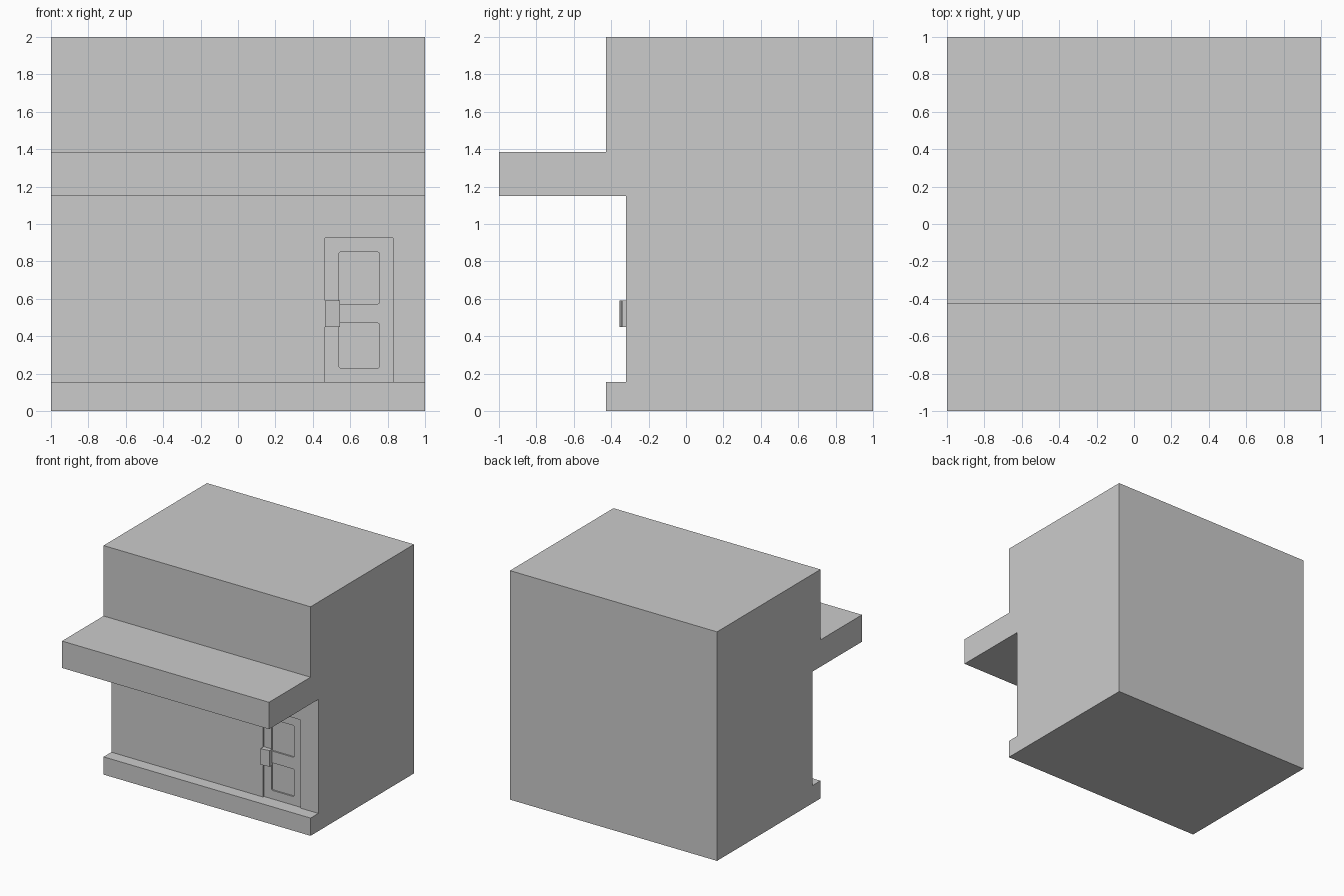
import bpy, bmesh

if "Cube" in bpy.data.objects:
    bpy.data.objects.remove(bpy.data.objects["Cube"])


def prism(name, pts, axis, lo, hi, bevel=0.0):
    """Extrude a 2D outline along x (pts = y,z), y (pts = x,z) or z (pts = x,y)."""
    place = {'x': lambda a, b, t: (t, a, b),
             'y': lambda a, b, t: (a, t, b),
             'z': lambda a, b, t: (a, b, t)}[axis]
    bm = bmesh.new()
    face = bm.faces.new([bm.verts.new(place(a, b, lo)) for a, b in pts])
    if bevel:
        bmesh.ops.bevel(bm, geom=bm.verts[:], offset=bevel, segments=2,
                        affect='VERTICES', profile=0.5)
        face = bm.faces[:][0]
    ext = bmesh.ops.extrude_face_region(bm, geom=[face], use_keep_orig=True)
    shift = {'x': (hi - lo, 0, 0), 'y': (0, hi - lo, 0), 'z': (0, 0, hi - lo)}[axis]
    bmesh.ops.translate(bm, vec=shift,
                        verts=[v for v in ext['geom'] if isinstance(v, bmesh.types.BMVert)])
    bmesh.ops.recalc_face_normals(bm, faces=bm.faces)
    mesh = bpy.data.meshes.new(name)
    bm.to_mesh(mesh)
    bm.free()
    obj = bpy.data.objects.new(name, mesh)
    bpy.context.collection.objects.link(obj)
    return obj


def rect(x0, x1, z0, z1):
    return [(x0, z0), (x1, z0), (x1, z1), (x0, z1)]


def cut(target, cutter):
    mod = target.modifiers.new("cut", 'BOOLEAN')
    mod.object, mod.solver = cutter, 'EXACT'
    bpy.context.view_layer.objects.active = target
    bpy.ops.object.modifier_apply(modifier=mod.name)
    bpy.data.objects.remove(cutter)


WALL = -0.32

# Building body: base step, wall, awning and upper storey in one side profile
body = prism("building_body",
             [(-0.427, 0), (1, 0), (1, 2), (-0.427, 2), (-0.427, 1.385), (-1, 1.385),
              (-1, 1.15), (WALL, 1.15), (WALL, 0.155), (-0.427, 0.155)], 'x', -1, 1)

# Door recess, then the two sunken door panels
cut(body, prism("door_cutter", rect(0.465, 0.83, 0.155, 0.925), 'y', WALL - 0.05, WALL + 0.013))
for z0, z1 in ((0.23, 0.47), (0.573, 0.85)):
    cut(body, prism("panel_cutter", rect(0.54, 0.755, z0, z1), 'y',
                    WALL - 0.05, WALL + 0.026, bevel=0.008))

# Door handle: block with a slightly slanted front
prism("door_handle", [(0.465, WALL + 0.013), (0.545, WALL + 0.013),
                      (0.545, -0.342), (0.465, -0.355)], 'z', 0.45, 0.59)
